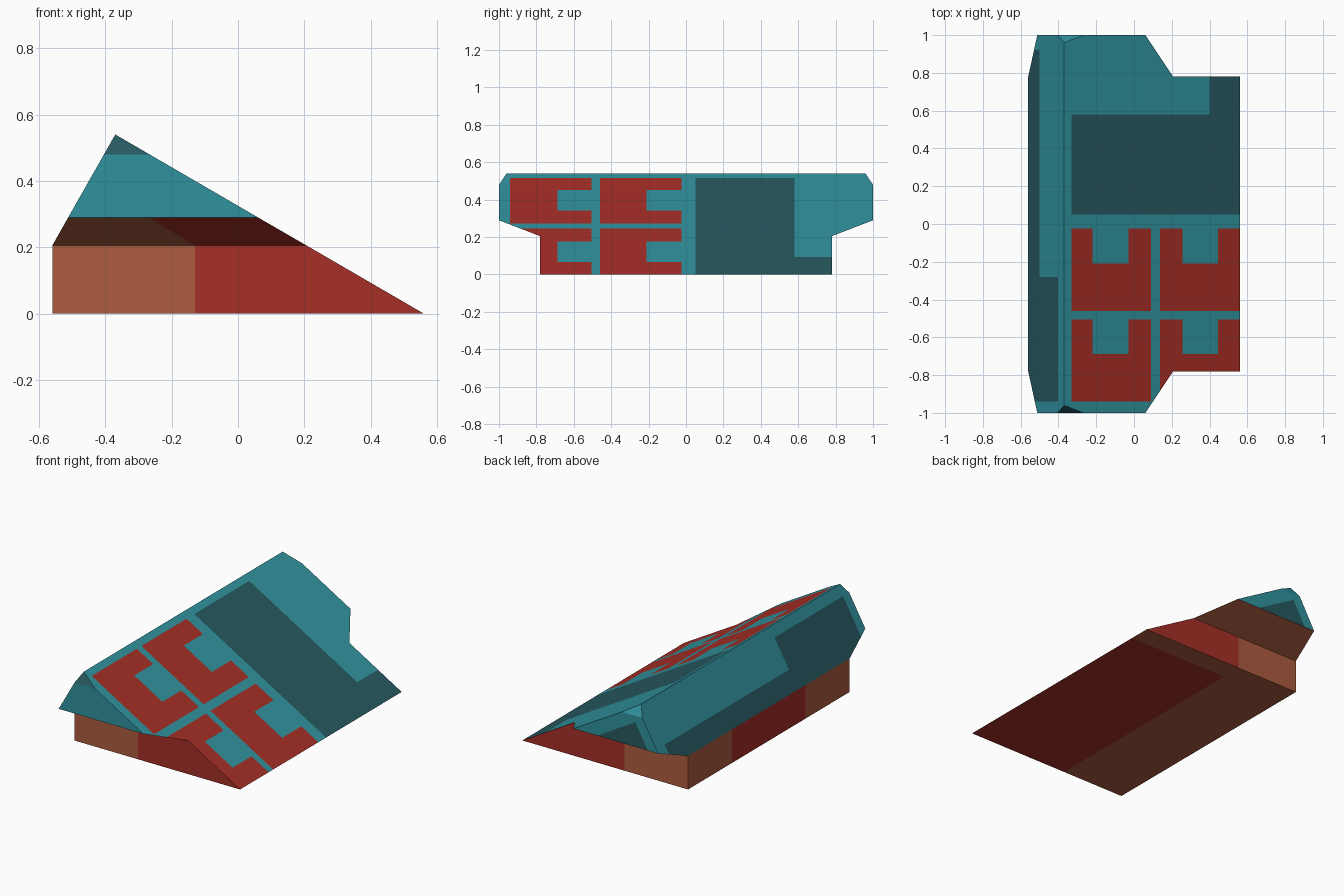
import bpy, bmesh
from mathutils import Vector

if "Cube" in bpy.data.objects:
    bpy.data.objects.remove(bpy.data.objects["Cube"])

COLOURS = [("teal", (0.03, 0.29, 0.345)), ("dark_teal", (0.02, 0.1, 0.118)),
           ("red", (0.385, 0.028, 0.02)), ("brown", (0.42, 0.107, 0.05))]
TEAL, DARK, RED, BROWN = range(4)

# Wedge shell lofted from level rectangles: z, back x, front x, half width
LEVELS = [(0, -.56, .56, .78), (.205, -.56, .207, .78), (.29, -.512, .06, 1),
          (.48, -.404, -.267, 1), (.54, -.37, -.37, .96)]
bm = bmesh.new()
rings = [[bm.verts.new(p) for p in ((b, -w, z), (f, -w, z), (f, w, z), (b, w, z))]
         for z, b, f, w in LEVELS]
for lo, hi in zip(rings, rings[1:]):
    for i in range(4):
        j = (i + 1) % 4
        bm.faces.new((lo[i], lo[j], hi[j], hi[i]))
bm.faces.new(rings[0][::-1])
bmesh.ops.remove_doubles(bm, verts=bm.verts, dist=1e-4)
bmesh.ops.recalc_face_normals(bm, faces=bm.faces)
bm.normal_update()


# Which side of the wedge a face belongs to
def side(f):
    n = f.normal
    z = f.calc_center_median().z
    if n.z < -.99:
        return "bottom"
    if n.x > .3:
        return "slope"
    if n.x < -.3:
        return "back_slope" if n.z > .2 else "back_wall"
    end = "front" if n.y < 0 else "rear"
    if z > .48:
        return end + "_hip"
    if z > .29:
        return end + "_end"
    return end + ("_overhang" if z > .205 else "_wall")


def cut(name, co, no):
    bm.normal_update()
    faces = [f for f in bm.faces if side(f) == name]
    geom = list({v for f in faces for v in f.verts}) + \
        list({e for f in faces for e in f.edges}) + faces
    bmesh.ops.bisect_plane(bm, geom=geom, plane_co=co, plane_no=no, dist=1e-5)


def grid(name, xs=(), ys=()):
    for x in xs:
        cut(name, (x, 0, 0), (1, 0, 0))
    for y in ys:
        cut(name, (0, y, 0), (0, 1, 0))


# Cut the outlines of the painted panels
U_X = [(-.33, -.22, -.03, .09), (.137, .257, .445, .57)]
U_Y = [(-.46, -.21, -.025), (-.94, -.687, -.505)]
grid("slope", [x for u in U_X for x in u[:4] if x < .56] + [.4],
     [y for u in U_Y for y in u] + [.05, .58])
grid("back_slope", [-.5, -.403], [-.94, -.28, .92])
grid("back_wall", ys=[-.355, .355])
grid("bottom", [-.13], [.65])
grid("front_wall", [-.13])
grid("rear_wall", [-.13])
SPLIT_CO, SPLIT_NO = Vector((-.13, 0, .205)), Vector((.085, 0, .14)).normalized()
cut("front_overhang", SPLIT_CO, SPLIT_NO)
RIDGE = Vector((-.37, 0, .54))
MARGINS = [(Vector((-.87, 0, .493)), .06), (Vector((.502, 0, .865)), .08)]
for n, d in MARGINS:
    cut("rear_end", RIDGE - n * d, n)
bm.normal_update()


# Colour rules per side
def colour(f):
    s, c = side(f), f.calc_center_median()
    x, y = c.x, c.y
    if s == "slope":
        for x0, x1, x2, x3 in U_X:
            for y0, y1, y2 in U_Y:
                if x0 < x < x3 and y0 < y < y2 and not (x1 < x < x2 and y > y1):
                    return RED
        return DARK if (x > -.33 and .05 < y < .58) or (x > .4 and y > .05) else TEAL
    if s == "back_slope":
        high = -.94 < y < -.28 and x < -.403
        low = -.28 < y < .92 and x < -.5
        return DARK if high or low else TEAL
    if s == "rear_end":
        inside = all((c - RIDGE).dot(n) < -d for n, d in MARGINS)
        return DARK if inside else TEAL
    if s == "front_hip":
        return DARK
    if s in ("front_end", "rear_hip"):
        return TEAL
    if s == "back_wall":
        return RED if abs(y) < .355 else BROWN
    if s == "bottom":
        return RED if x > -.13 and y < .65 else BROWN
    if s == "front_overhang":
        return RED if (c - SPLIT_CO).dot(SPLIT_NO) > 0 else BROWN
    if s in ("front_wall", "rear_wall"):
        return RED if x > -.13 else BROWN
    return BROWN


for f in bm.faces:
    f.material_index = colour(f)

mesh = bpy.data.meshes.new("wedge_roof")
bm.to_mesh(mesh)
bm.free()
for name, rgb in COLOURS:
    m = bpy.data.materials.new(name)
    m.diffuse_color = (*rgb, 1)
    m.use_nodes = True
    m.node_tree.nodes["Principled BSDF"].inputs["Base Color"].default_value = m.diffuse_color
    mesh.materials.append(m)
bpy.context.collection.objects.link(bpy.data.objects.new("wedge_roof", mesh))
